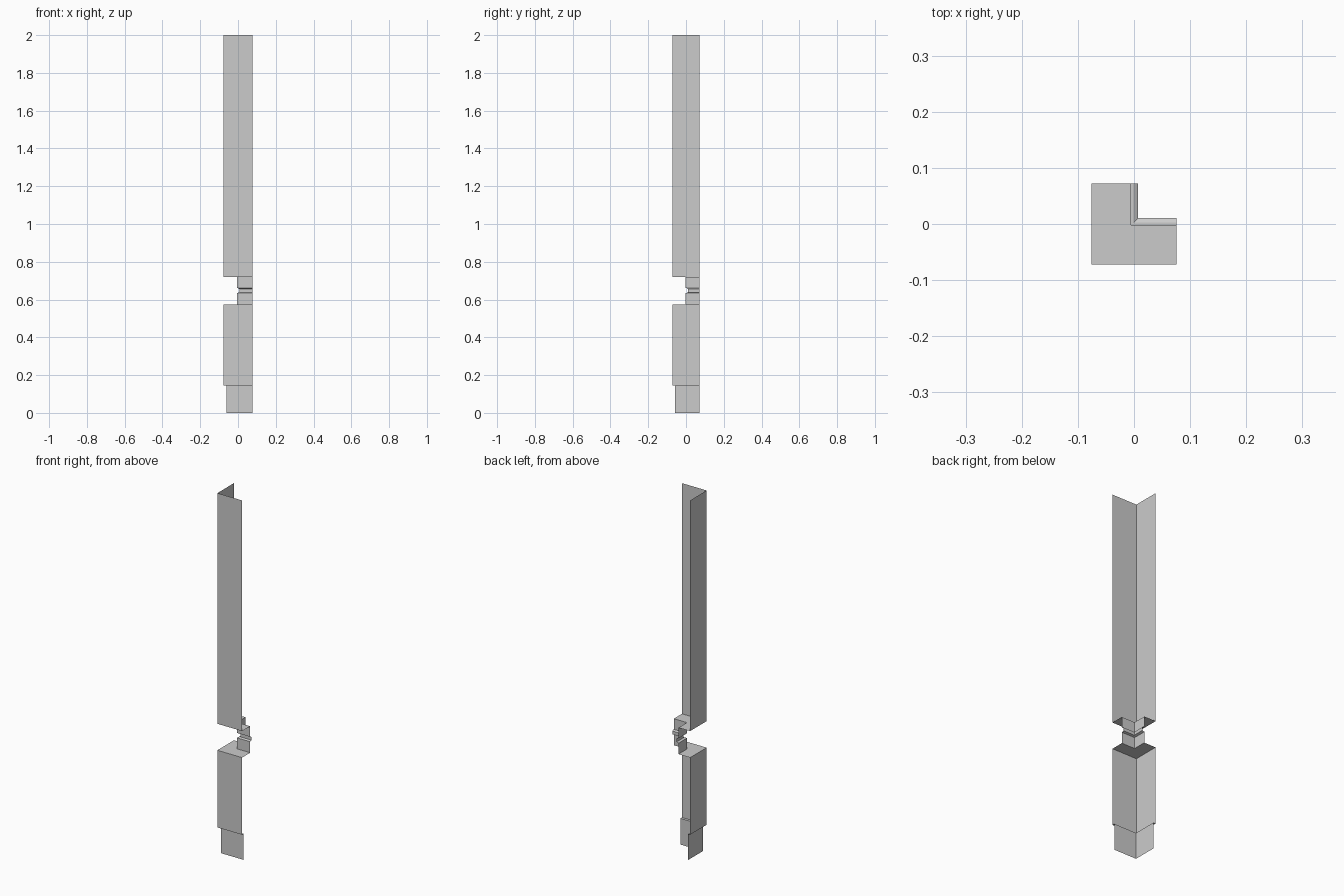
import bpy
import bmesh

if "Cube" in bpy.data.objects:
    bpy.data.objects.remove(bpy.data.objects["Cube"])

# Half-widths of the L-shaped corner footprint
HX, HY = 0.076, 0.0725


def corner_strip(name, profile):
    """Sweep a (depth, height) profile round the mitred outside corner."""
    bm = bmesh.new()
    rows = []
    for d, z in profile:
        path = [(-HX + d, HY), (-HX + d, -HY + d), (HX, -HY + d)]
        rows.append([bm.verts.new((x, y, z)) for x, y in path])
    for low, high in zip(rows, rows[1:]):
        for i in range(2):
            bm.faces.new((low[i], low[i + 1], high[i + 1], high[i]))
    mesh = bpy.data.meshes.new(name)
    bm.to_mesh(mesh)
    bm.free()
    obj = bpy.data.objects.new(name, mesh)
    bpy.context.collection.objects.link(obj)
    return obj


# Set-back skirting with the underside of the lower panel
corner_strip("skirting", [(0.014, 0), (0.014, 0.145), (0, 0.145)])

# Lower wall panel with its top ledge
corner_strip("lower_panel", [(0, 0.145), (0, 0.573), (0.071, 0.573)])

# Deep recess with a small groove running along it
corner_strip("recess", [(0.071, 0.573), (0.071, 0.634), (0.083, 0.638),
                        (0.083, 0.656), (0.075, 0.661), (0.071, 0.661),
                        (0.071, 0.72)])

# Upper wall panel with its overhanging underside
corner_strip("upper_panel", [(0.071, 0.72), (0, 0.72), (0, 2.0)])
